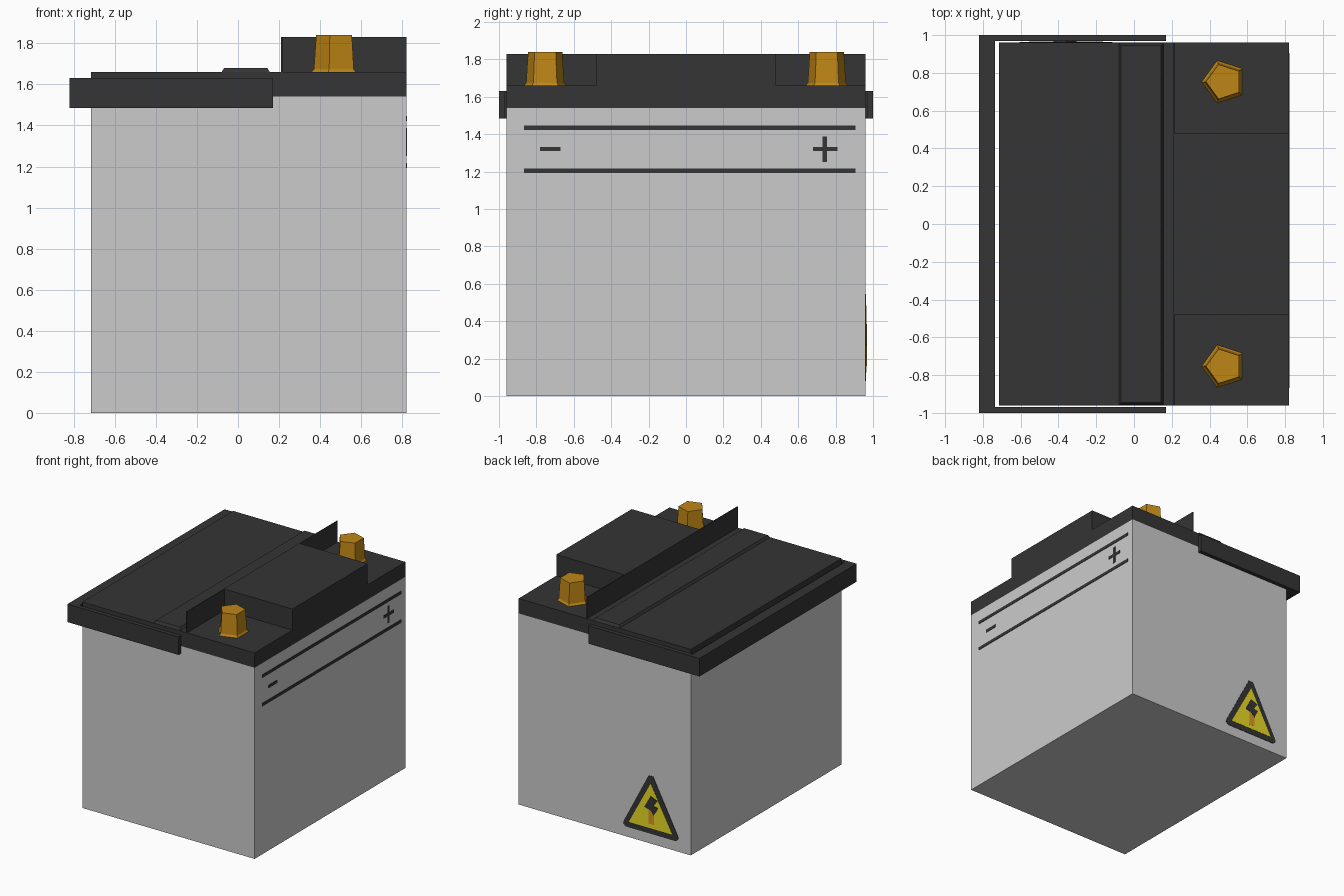
import bpy, bmesh, math
from mathutils import Vector

if "Cube" in bpy.data.objects:
    bpy.data.objects.remove(bpy.data.objects["Cube"])


def material(name, r, g, b):
    m = bpy.data.materials.new(name)
    m.diffuse_color = (r, g, b, 1)
    m.use_nodes = True
    m.node_tree.nodes["Principled BSDF"].inputs["Base Color"].default_value = m.diffuse_color
    return m


GREY = material("case_grey", 0.60, 0.60, 0.60)
BLACK = material("lid_black", 0.035, 0.035, 0.035)
BRASS = material("terminal_brass", 0.52, 0.24, 0.008)
YELLOW = material("warning_yellow", 0.90, 0.78, 0.02)
ORANGE = material("warning_orange", 0.70, 0.31, 0.02)

# maps (u, v, height) of a flat profile into the scene
AXES = {
    "z": lambda u, v, h: Vector((u, v, h)),
    "x": lambda u, v, h: Vector((h, u, v)),
    "y": lambda u, v, h: Vector((u, h, v)),
}


def loft(name, rings, mat):
    """Join rings of points into a closed solid."""
    bm = bmesh.new()
    vs = [[bm.verts.new(p) for p in ring] for ring in rings]
    n = len(rings[0])
    bm.faces.new(vs[0])
    bm.faces.new(vs[-1])
    for a, b in zip(vs, vs[1:]):
        for i in range(n):
            j = (i + 1) % n
            bm.faces.new((a[i], a[j], b[j], b[i]))
    bmesh.ops.recalc_face_normals(bm, faces=bm.faces)
    me = bpy.data.meshes.new(name)
    bm.to_mesh(me)
    bm.free()
    me.materials.append(mat)
    ob = bpy.data.objects.new(name, me)
    bpy.context.collection.objects.link(ob)
    return ob


def prism(name, pts, axis, lo, hi, mat):
    """Extrude a flat profile along one axis."""
    f = AXES[axis]
    return loft(name, [[f(u, v, h) for u, v in pts] for h in (lo, hi)], mat)


def rect(u0, u1, v0, v1):
    return [(u0, v0), (u1, v0), (u1, v1), (u0, v1)]


def box(name, x0, x1, y0, y1, z0, z1, mat):
    return prism(name, rect(x0, x1, y0, y1), "z", z0, z1, mat)


# case and lid
box("case", -0.715, 0.82, -0.96, 0.96, 0, 1.54, GREY)
box("lid", -0.715, 0.82, -0.96, 0.96, 1.54, 1.66, BLACK)

# raised block between the terminals and the thin wall behind them
box("raised_block", 0.215, 0.82, -0.48, 0.48, 1.66, 1.83, BLACK)
box("divider_wall", 0.21, 0.217, -0.96, 0.96, 1.66, 1.83, BLACK)

# sloped cover strip across the lid
strip = [[(x, y, z) for x, y in rect(-0.08 + d, 0.155 - d, -0.957 + d, 0.957 - d)]
         for d, z in ((0, 1.66), (0.012, 1.68))]
loft("cover_strip", strip, BLACK)

# U-shaped carrying handle around the lid
handle = [(0.17, -1), (0.17, -0.968), (-0.735, -0.968), (-0.735, 0.968),
          (0.17, 0.968), (0.17, 1), (-0.82, 1), (-0.82, -1)]
prism("handle", handle, "z", 1.485, 1.63, BLACK)

# five-sided tapered terminals with a small foot
for label, cy in (("negative", -0.753), ("positive", 0.753)):
    rings = []
    for r, z in ((0.12, 1.658), (0.107, 1.675), (0.096, 1.84)):
        rings.append([(0.477 + r * math.cos(math.pi + k * math.tau / 5),
                       cy + r * math.sin(math.pi + k * math.tau / 5), z)
                      for k in range(5)])
    loft(label + "_terminal", rings, BRASS)

# painted lines and polarity marks on the right side
marks = [
    ("upper_line", rect(-0.867, 0.905, 1.422, 1.447)),
    ("lower_line", rect(-0.867, 0.905, 1.192, 1.217)),
    ("minus_mark", rect(-0.78, -0.67, 1.309, 1.333)),
    ("plus_mark", [(0.68, 1.309), (0.731, 1.309), (0.731, 1.252), (0.755, 1.252),
                   (0.755, 1.309), (0.81, 1.309), (0.81, 1.333), (0.755, 1.333),
                   (0.755, 1.388), (0.731, 1.388), (0.731, 1.333), (0.68, 1.333)]),
]
for name, pts in marks:
    prism(name, pts, "x", 0.818, 0.823, BLACK)

# warning triangle on the back
CX = -0.36


def back_plate(name, pts, top, mat):
    prism(name, [(CX + u, v) for u, v in pts], "y", 0.958, top, mat)


border = [(-0.225, 0.08), (0.225, 0.08), (0.247, 0.10), (0.24, 0.125),
          (0.02, 0.545), (-0.02, 0.545), (-0.24, 0.125), (-0.247, 0.10)]
back_plate("warning_border", border, 0.963, BLACK)
back_plate("warning_field", [(-0.195, 0.125), (0.195, 0.125), (0, 0.485)], 0.965, YELLOW)
back_plate("warning_bolt_stem", [(-0.032, 0.16), (0.018, 0.16), (0.018, 0.27), (-0.032, 0.27)],
           0.9665, ORANGE)
bolt = [(0.0, 0.385), (-0.06, 0.36), (-0.025, 0.31), (-0.065, 0.305), (-0.03, 0.235),
        (0.0, 0.27), (0.055, 0.285)]
back_plate("warning_bolt", bolt, 0.968, BLACK)
